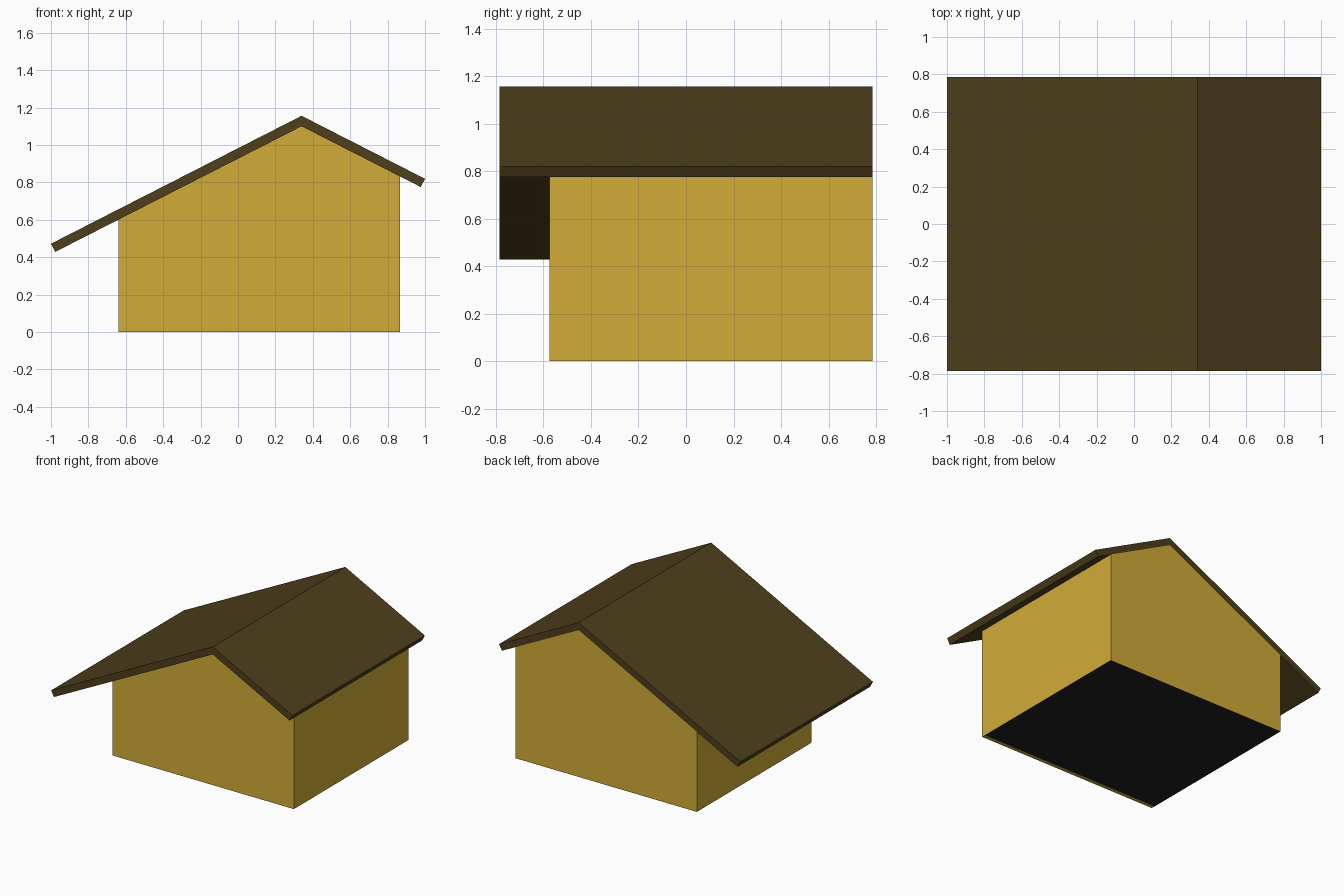
import bpy, bmesh

if "Cube" in bpy.data.objects:
    bpy.data.objects.remove(bpy.data.objects["Cube"])

RIDGE_X, RIDGE_Z, SLOPE = 0.34, 1.10, 0.51


def material(name, colour):
    mat = bpy.data.materials.new(name)
    mat.diffuse_color = (*colour, 1)
    mat.use_nodes = True
    mat.node_tree.nodes["Principled BSDF"].inputs["Base Color"].default_value = mat.diffuse_color
    return mat


def under_roof(x):
    """Point on the underside of the roof at x."""
    return (x, RIDGE_Z - SLOPE * abs(x - RIDGE_X))


def extrude_profile(name, profile, y0, y1, mat):
    """Extrude an x-z outline from y0 to y1."""
    bm = bmesh.new()
    face = bm.faces.new([bm.verts.new((x, y0, z)) for x, z in profile])
    ext = bmesh.ops.extrude_face_region(bm, geom=[face])
    verts = [g for g in ext["geom"] if isinstance(g, bmesh.types.BMVert)]
    bmesh.ops.translate(bm, vec=(0, y1 - y0, 0), verts=verts)
    bmesh.ops.recalc_face_normals(bm, faces=bm.faces)
    mesh = bpy.data.meshes.new(name)
    bm.to_mesh(mesh)
    bm.free()
    mesh.materials.append(mat)
    obj = bpy.data.objects.new(name, mesh)
    bpy.context.collection.objects.link(obj)
    return obj


yellow = material("yellow_walls", (0.64, 0.41, 0.038))
brown = material("brown_roof", (0.076, 0.05, 0.011))
dark = material("dark_floor", (0.014, 0.014, 0.014))

# Walls with lopsided gables, flush with the roof at the back
LEFT, RIGHT, FRONT, BACK = -0.64, 0.865, -0.575, 0.785
extrude_profile("walls", [(LEFT, 0.001), (RIGHT, 0.001), under_roof(RIGHT),
                          (RIDGE_X, RIDGE_Z), under_roof(LEFT)], FRONT, BACK, yellow)

# Bent roof slab with square-cut eaves, overhanging at the front
extrude_profile("roof", [(-1.0, 0.472), under_roof(-0.977), (RIDGE_X, RIDGE_Z),
                         under_roof(0.977), (1.0, 0.819), (RIDGE_X, 1.156)],
                -0.785, 0.785, brown)

# Floor panel closing the underside
extrude_profile("floor", [(LEFT, 0), (RIGHT, 0), (RIGHT, 0.001), (LEFT, 0.001)],
                FRONT + 0.03, BACK, dark)
